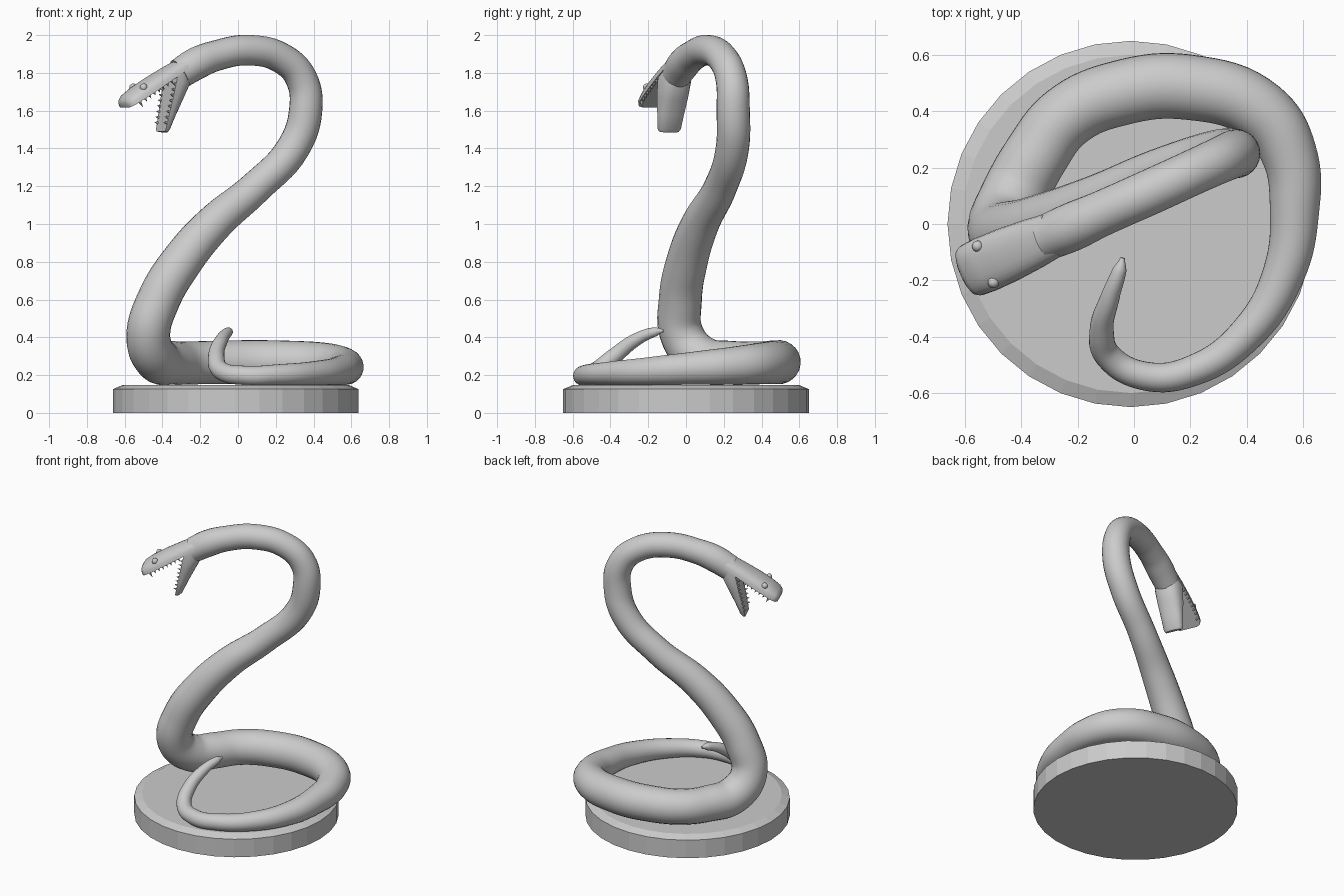
import bpy, bmesh, math
from mathutils import Vector

cube = bpy.data.objects.get("Cube")
if cube:
    bpy.data.objects.remove(cube, do_unlink=True)

stone = bpy.data.materials.new("pale grey")
stone.use_nodes = True
stone.diffuse_color = (0.6, 0.6, 0.6, 1)
stone.node_tree.nodes["Principled BSDF"].inputs["Base Color"].default_value = stone.diffuse_color


def smooth(obj, degrees):
    bpy.ops.object.select_all(action='DESELECT')
    obj.select_set(True)
    bpy.context.view_layer.objects.active = obj
    bpy.ops.object.shade_smooth_by_angle(angle=math.radians(degrees))


def finish(name, bm):
    bmesh.ops.recalc_face_normals(bm, faces=bm.faces)
    mesh = bpy.data.meshes.new(name)
    bm.to_mesh(mesh)
    bm.free()
    mesh.materials.append(stone)
    obj = bpy.data.objects.new(name, mesh)
    bpy.context.collection.objects.link(obj)
    return obj


def loft(name, rings):
    bm = bmesh.new()
    loops = [[bm.verts.new(p) for p in ring] for ring in rings]
    for a, b in zip(loops, loops[1:]):
        for i in range(len(a)):
            j = (i + 1) % len(a)
            bm.faces.new((a[i], a[j], b[j], b[i]))
    bm.faces.new(loops[0])
    bm.faces.new(loops[-1])
    return finish(name, bm)


# Round plinth with a chamfered rim
def circle(radius, z, sides=32):
    turn = math.tau / sides
    return [Vector((radius * math.cos(i * turn) - 0.012, radius * math.sin(i * turn), z))
            for i in range(sides)]


loft("plinth", [circle(0.65, 0), circle(0.65, 0.126), circle(0.6, 0.147)])

# Body path from tail tip to neck: x, y, z, radius
path = [
    (-.04, -.12, .435, .008), (-.05, -.16, .43, .024), (-.085, -.26, .39, .034),
    (-.115, -.38, .3, .043), (-.09, -.47, .225, .048), (.04, -.54, .198, .051),
    (.21, -.52, .202, .055), (.4, -.39, .21, .063), (.53, -.18, .222, .075),
    (.57, .05, .237, .088), (.55, .25, .25, .1), (.45, .4, .262, .11),
    (.2, .485, .268, .116), (-.05, .465, .268, .116), (-.24, .38, .265, .114),
    (-.35, .24, .265, .116), (-.43, .09, .285, .12), (-.475, -.02, .41, .116),
    (-.42, -.03, .6, .114), (-.3, .005, .8, .11), (-.13, .075, 1, .1),
    (.09, .18, 1.19, .088), (.29, .245, 1.4, .088), (.358, .25, 1.6, .088),
    (.335, .24, 1.77, .084), (.235, .195, 1.875, .081), (.06, .115, 1.92, .081),
    (-.12, .035, 1.89, .081), (-.22, -.01, 1.85, .086), (-.31, -.048, 1.795, .082),
]
curve = bpy.data.curves.new("body", 'CURVE')
curve.dimensions = '3D'
curve.bevel_depth = 1
curve.bevel_resolution = 10
curve.resolution_u = 8
curve.use_fill_caps = True
spline = curve.splines.new('BEZIER')
spline.radius_interpolation = 'CARDINAL'
spline.bezier_points.add(len(path) - 1)
for point, (x, y, z, radius) in zip(spline.bezier_points, path):
    point.co = (x, y, z)
    point.radius = radius
    point.handle_left_type = point.handle_right_type = 'AUTO'
curve.materials.append(stone)
body = bpy.data.objects.new("body", curve)
bpy.context.collection.objects.link(body)
bpy.ops.object.select_all(action='DESELECT')
body.select_set(True)
bpy.context.view_layer.objects.active = body
bpy.ops.object.convert(target='MESH')
smooth(bpy.context.view_layer.objects.active, 50)

# Head frame: forward in plan, sideways, and the jaw hinge
forward = Vector((-0.917, -0.4, 0))
side = Vector((0.4, -0.917, 0))
up = Vector((0, 0, 1))
hinge = Vector((-0.355, -0.068, 1.78))


def lerp_profile(profile, s):
    for a, b in zip(profile, profile[1:]):
        if a[0] <= s <= b[0]:
            f = (s - a[0]) / (b[0] - a[0])
            return [p + f * (q - p) for p, q in zip(a, b)]
    return profile[-1]


def jaw(name, along, outward, profile, steps=12):
    # D-shaped sections: flat towards the mouth, rounded outside
    rings = []
    for s, width, thick in profile:
        ring = []
        for i in range(steps + 1):
            c, h = math.cos(math.pi * i / steps), math.sin(math.pi * i / steps)
            c = math.copysign(abs(c) ** 0.8, c)
            ring.append(hinge + along * s + side * width * c + outward * thick * max(h, 0) ** 0.8)
        rings.append(ring)
    smooth(loft(name, rings), 40)


def teeth(name, along, outward, profile, stations):
    bm = bmesh.new()
    for s, height in stations:
        width = lerp_profile(profile, s)[1] - 0.01
        for sign in (-1, 1):
            centre = hinge + along * s + side * width * sign + outward * 0.004
            ring = [bm.verts.new(centre + 0.01 * (along * math.cos(a) + side * math.sin(a)))
                    for a in (math.tau * i / 6 for i in range(6))]
            tip = bm.verts.new(centre - outward * height)
            bm.faces.new(ring)
            for i in range(6):
                bm.faces.new((ring[i - 1], ring[i], tip))
    finish(name, bm)


# Upper jaw
upper_along = (forward * 0.256 - up * 0.155).normalized()
upper_out = (forward * 0.155 + up * 0.256).normalized()
upper = [(-.09, .08, .055), (0, .09, .062), (.12, .098, .066), (.22, .1, .064),
         (.28, .096, .056), (.302, .085, .044), (.314, .06, .03)]
jaw("upper_jaw", upper_along, upper_out, upper)
row = [(0.04 + 0.03 * i, 0.024) for i in range(7)]
teeth("upper_teeth", upper_along, upper_out, upper, row + [(0.255, 0.042)])

# Lower jaw
lower_along = (forward * 0.06 - up * 0.29).normalized()
lower_out = (-forward * 0.29 - up * 0.06).normalized()
lower = [(-.03, .08, .1), (.02, .088, .105), (.11, .084, .08),
         (.2, .074, .056), (.28, .066, .038), (.296, .056, .028)]
jaw("lower_jaw", lower_along, lower_out, lower)
teeth("lower_teeth", lower_along, lower_out, lower,
      [(0.04 + 0.03 * i, 0.024) for i in range(8)])

# Eyes on the upper sides of the head
for label, sign in (("left", -1), ("right", 1)):
    bm = bmesh.new()
    bmesh.ops.create_uvsphere(bm, u_segments=16, v_segments=10, radius=0.02)
    spot = hinge + upper_along * 0.19 + side * 0.07 * sign + upper_out * 0.049
    bmesh.ops.translate(bm, verts=bm.verts, vec=spot)
    smooth(finish(label + "_eye", bm), 60)
